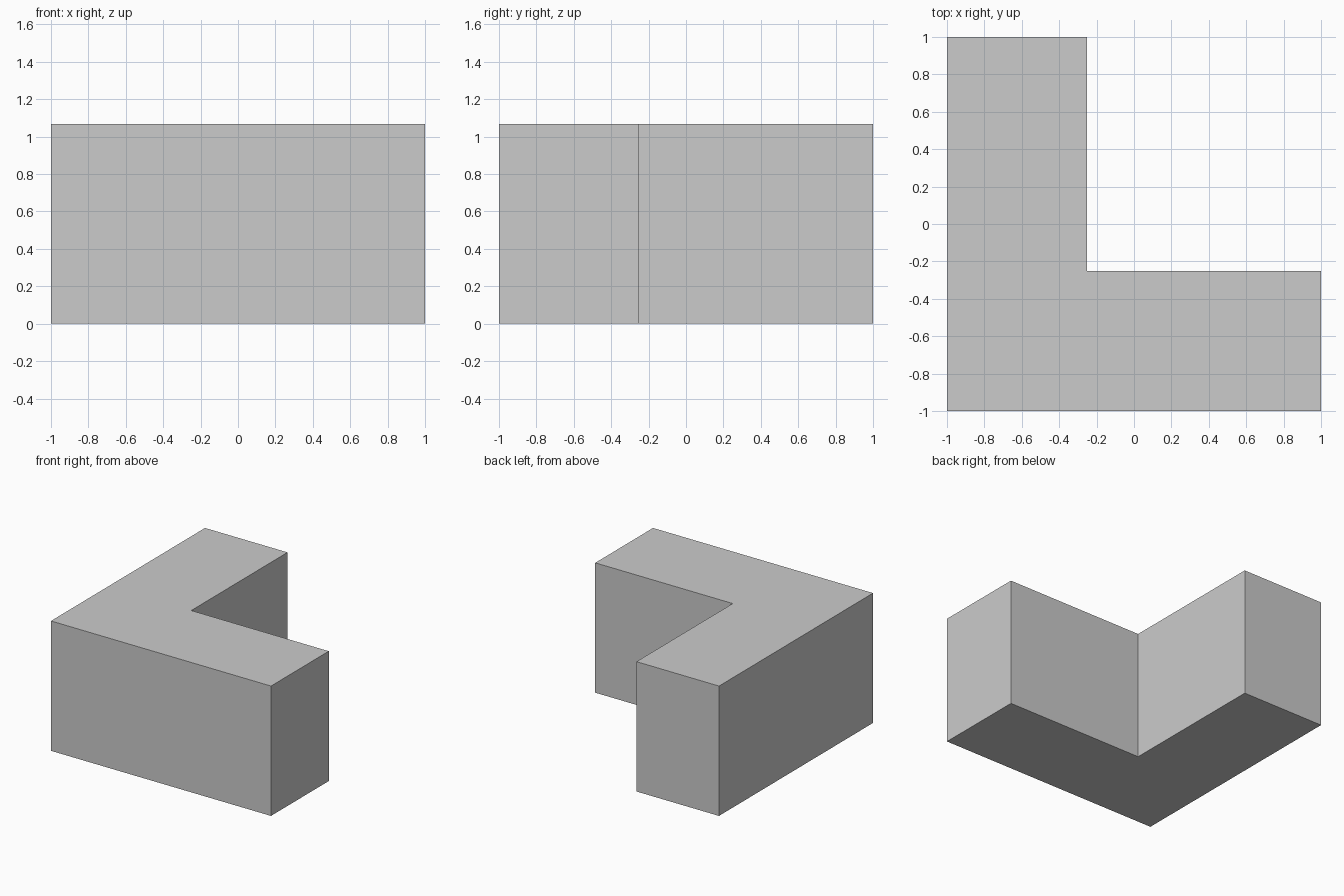
import bpy
import bmesh

if "Cube" in bpy.data.objects:
    bpy.data.objects.remove(bpy.data.objects["Cube"])

HEIGHT = 1.067
INNER = -0.25  # inner corner of the L on both axes

# L-shaped footprint, counter-clockwise
profile = [(-1, -1), (1, -1), (1, INNER), (INNER, INNER), (INNER, 1), (-1, 1)]

# Extrude the footprint into a solid block
bm = bmesh.new()
base = bm.faces.new([bm.verts.new((x, y, 0)) for x, y in profile])
extruded = bmesh.ops.extrude_face_region(bm, geom=[base], use_keep_orig=True)
top_verts = [g for g in extruded["geom"] if isinstance(g, bmesh.types.BMVert)]
bmesh.ops.translate(bm, verts=top_verts, vec=(0, 0, HEIGHT))
bmesh.ops.recalc_face_normals(bm, faces=bm.faces)

mesh = bpy.data.meshes.new("l_shaped_block")
bm.to_mesh(mesh)
bm.free()
block = bpy.data.objects.new("l_shaped_block", mesh)
bpy.context.collection.objects.link(block)
